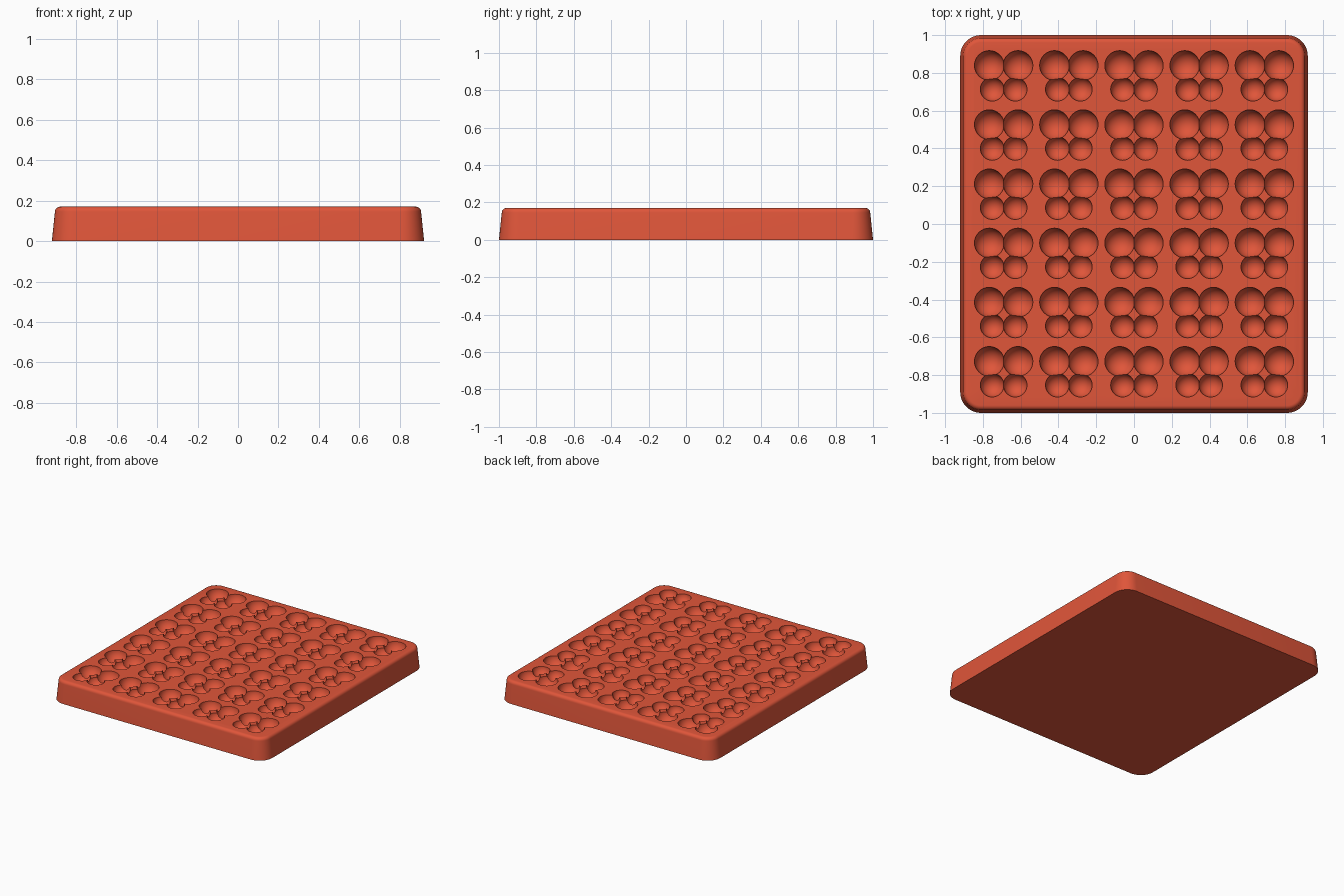
import bpy
import bmesh
import math
from mathutils import Matrix, Vector

cube = bpy.data.objects.get("Cube")
if cube:
    bpy.data.objects.remove(cube, do_unlink=True)

HALF_X, HALF_Y, TOP = 0.92, 1.0, 0.17
COLUMNS = [0.345 * (i - 2) for i in range(5)]
ROWS = [0.3133 * (j - 2.5) for j in range(6)]

red = bpy.data.materials.new("terracotta_red")
red.use_nodes = True
red.diffuse_color = (0.745, 0.092, 0.042, 1)
red.node_tree.nodes["Principled BSDF"].inputs["Base Color"].default_value = red.diffuse_color


def make_object(name, bm):
    bmesh.ops.recalc_face_normals(bm, faces=bm.faces[:])
    mesh = bpy.data.meshes.new(name)
    bm.to_mesh(mesh)
    bm.free()
    mesh.materials.append(red)
    obj = bpy.data.objects.new(name, mesh)
    bpy.context.collection.objects.link(obj)
    return obj


def rounded_ring(bm, inset, z, radius=0.11, steps=10):
    """One rounded-rectangle loop of vertices."""
    r = radius - inset
    verts = []
    for k, (sx, sy) in enumerate([(1, 1), (-1, 1), (-1, -1), (1, -1)]):
        for i in range(steps + 1):
            a = math.pi / 2 * (k + i / steps)
            verts.append(bm.verts.new((sx * (HALF_X - radius) + r * math.cos(a),
                                       sy * (HALF_Y - radius) + r * math.sin(a), z)))
    return verts


# Tray block: drafted walls and a rounded top rim
bm = bmesh.new()
fillet = 0.025
profile = [(0, 0)]
for i in range(7):
    a = math.pi / 2 * i / 6
    profile.append((0.015 + fillet * (1 - math.cos(a)), TOP - fillet * (1 - math.sin(a))))
rings = [rounded_ring(bm, inset, z) for inset, z in profile]
for low, high in zip(rings, rings[1:]):
    for i in range(len(low)):
        j = (i + 1) % len(low)
        bm.faces.new((low[i], low[j], high[j], high[i]))
bm.faces.new(rings[0][::-1])
bm.faces.new(rings[-1])
tray = make_object("mould_tray", bm)


def wing_cutter(name, x, y, radius):
    """A sphere in every cavity position."""
    bm = bmesh.new()
    for cx in COLUMNS:
        for cy in ROWS:
            bmesh.ops.create_uvsphere(bm, u_segments=32, v_segments=17, radius=radius,
                                      matrix=Matrix.Translation((cx + x, cy + y, TOP + 0.001)))
    return make_object(name, bm)


def body_cutter(name, radius=0.021, reach=0.1, depth=0.055):
    """A deep slot with round ends and a round floor in every position."""
    bm = bmesh.new()
    for cx in COLUMNS:
        for cy in ROWS:
            verts = []
            for y in (-reach, reach):
                for z in (-depth, 0.03):
                    spot = Vector((cx, cy + y, TOP + z))
                    made = bmesh.ops.create_uvsphere(bm, u_segments=16, v_segments=8, radius=radius,
                                                     matrix=Matrix.Translation(spot))
                    verts += made["verts"]
            # Keep only the hull around the four spheres
            faces = {f for v in verts for f in v.link_faces}
            bmesh.ops.delete(bm, geom=list(faces), context='FACES_ONLY')
            edges = {e for v in verts for e in v.link_edges}
            bmesh.ops.delete(bm, geom=list(edges), context='EDGES')
            verts = [v for v in bm.verts if not v.link_faces]
            bmesh.ops.convex_hull(bm, input=verts)
            loose = [v for v in bm.verts if not v.link_faces]
            bmesh.ops.delete(bm, geom=loose, context='VERTS')
    return make_object(name, bm)


# Butterfly cavities: two upper wings, two lower wings, one body
cutters = []
for side, label in ((1, "left"), (-1, "right")):
    cutters.append(wing_cutter(label + "_upper_wing_cutter", side * 0.076, 0.056, 0.079))
    cutters.append(wing_cutter(label + "_lower_wing_cutter", side * 0.061, -0.07, 0.063))
cutters.append(body_cutter("body_cutter"))

bpy.ops.object.select_all(action='DESELECT')
bpy.context.view_layer.objects.active = tray
tray.select_set(True)
for cutter in cutters:
    cutter.hide_render = True
    cut = tray.modifiers.new(cutter.name, 'BOOLEAN')
    cut.operation = 'DIFFERENCE'
    cut.solver = 'MANIFOLD'
    cut.object = cutter
    bpy.ops.object.modifier_apply(modifier=cut.name)
for cutter in cutters:
    bpy.data.objects.remove(cutter, do_unlink=True)

bpy.ops.object.shade_smooth_by_angle(angle=math.radians(30))
